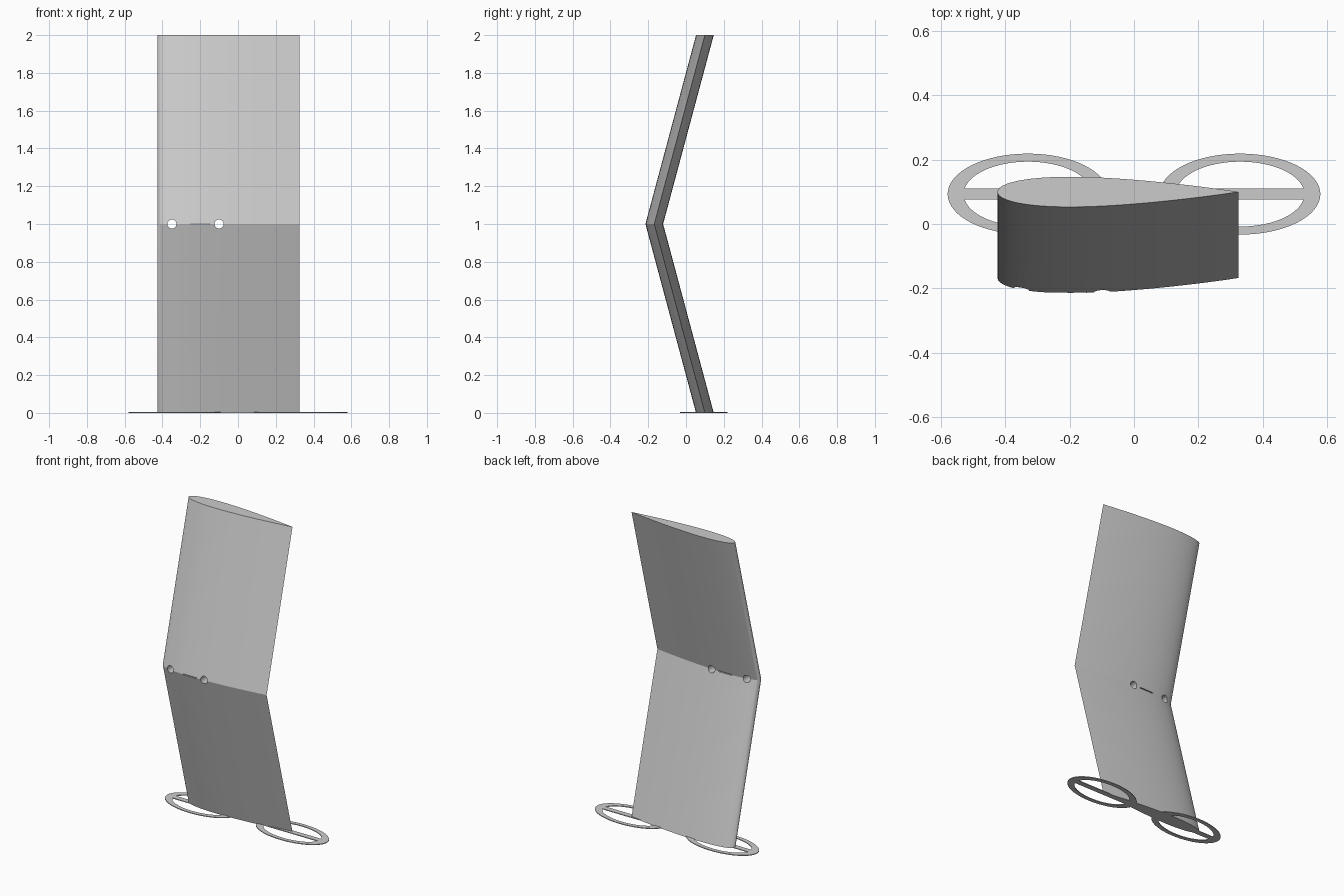
import bpy, bmesh, math
from mathutils import Matrix

cube = bpy.data.objects.get("Cube")
if cube:
    bpy.data.objects.remove(cube, do_unlink=True)

CHORD, THICK, LEAD_X = 0.75, 0.125, -0.425
SWEEP = math.tan(math.radians(15))

grey = bpy.data.materials.new("plain grey")
grey.use_nodes = True
grey.diffuse_color = (0.6, 0.6, 0.6, 1)
grey.node_tree.nodes["Principled BSDF"].inputs["Base Color"].default_value = (0.6, 0.6, 0.6, 1)


def finish(bm, name):
    bmesh.ops.recalc_face_normals(bm, faces=bm.faces)
    mesh = bpy.data.meshes.new(name)
    bm.to_mesh(mesh)
    bm.free()
    mesh.materials.append(grey)
    obj = bpy.data.objects.new(name, mesh)
    bpy.context.collection.objects.link(obj)
    return obj


def box(name, x0, x1, y0, y1, z0, z1):
    bm = bmesh.new()
    size = Matrix.Diagonal((x1 - x0, y1 - y0, z1 - z0, 1))
    place = Matrix.Translation(((x0 + x1) / 2, (y0 + y1) / 2, (z0 + z1) / 2))
    bmesh.ops.create_cube(bm, size=1, matrix=place @ size)
    return finish(bm, name)


def half_thickness(t):
    # symmetric aerofoil thickness law
    return 5 * THICK * CHORD * (0.2969 * math.sqrt(t) - 0.126 * t - 0.3516 * t**2
                                + 0.2843 * t**3 - 0.1036 * t**4)


# Wing: aerofoil section lofted through three levels to form a chevron
N = 32
stations = [(1 - math.cos(math.pi * i / N)) / 2 for i in range(N + 1)]
section = [(t, half_thickness(t)) for t in stations]
section += [(t, -half_thickness(t)) for t in stations[-2:0:-1]]
bm = bmesh.new()
rings = []
for z in (0, 1, 2):
    shift = 0.1 - SWEEP * (1 - abs(z - 1))
    rings.append([bm.verts.new((LEAD_X + CHORD * t, y + shift, z)) for t, y in section])
for low, high in zip(rings, rings[1:]):
    for i in range(len(low)):
        j = (i + 1) % len(low)
        bm.faces.new((low[i], low[j], high[j], high[i]))
bm.faces.new(rings[0])
bm.faces.new(rings[-1])
wing = finish(bm, "swept_wing")

# Two round holes and a thin slot through the bend
cutters = [box("slot_cutter", -0.25, -0.15, -0.5, 0.2, 0.997, 1.003)]
for x in (-0.35, -0.1):
    bm = bmesh.new()
    bmesh.ops.create_cone(bm, cap_ends=True, segments=32, radius1=0.024, radius2=0.024, depth=0.8,
                          matrix=Matrix.Translation((x, -0.17, 1)) @ Matrix.Rotation(math.pi / 2, 4, 'X'))
    cutters.append(finish(bm, "hole_cutter"))
bpy.context.view_layer.objects.active = wing
for cutter in cutters:
    cut = wing.modifiers.new("cut", 'BOOLEAN')
    cut.operation, cut.solver, cut.object = 'DIFFERENCE', 'EXACT', cutter
    bpy.ops.object.modifier_apply(modifier=cut.name)
for cutter in cutters:
    bpy.data.objects.remove(cutter, do_unlink=True)
bpy.ops.object.select_all(action='DESELECT')
wing.select_set(True)
bpy.ops.object.shade_smooth_by_angle(angle=math.radians(20))

# Flat oval hoops on the ground under the leading and trailing edges
HOOP_Y, HOOP_H, SEG = 0.093, 0.005, 64
for side, name in ((1, "left_hoop"), (-1, "right_hoop")):
    bm = bmesh.new()
    loops = []
    for rx, ry, z in ((0.25, 0.126, 0), (0.25, 0.126, HOOP_H), (0.2, 0.101, HOOP_H), (0.2, 0.101, 0)):
        angles = [2 * math.pi * i / SEG for i in range(SEG)]
        loops.append([bm.verts.new((side * 0.33 + rx * math.cos(a), HOOP_Y + ry * math.sin(a), z))
                      for a in angles])
    for k in range(4):
        a, b = loops[k], loops[(k + 1) % 4]
        for i in range(SEG):
            j = (i + 1) % SEG
            bm.faces.new((a[i], a[j], b[j], b[i]))
    finish(bm, name)

# Crossbar joining both hoops beneath the wing
box("hoop_crossbar", -0.54, 0.54, 0.076, 0.11, 0, HOOP_H)
